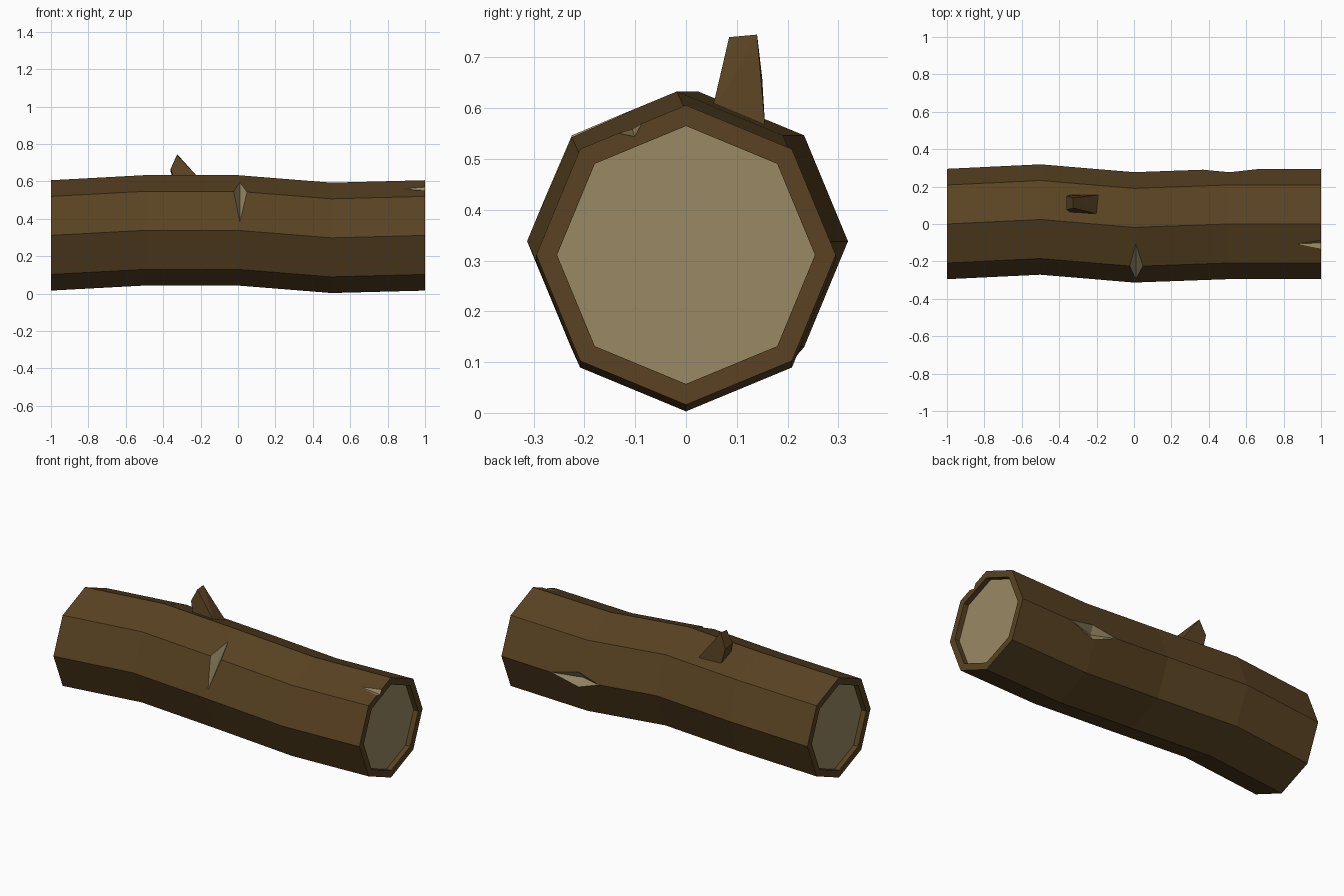
import bpy, bmesh
from math import sin, cos, pi

if "Cube" in bpy.data.objects:
    bpy.data.objects.remove(bpy.data.objects["Cube"])

def material(name, color):
    m = bpy.data.materials.new(name)
    m.diffuse_color = (*color, 1)
    m.use_nodes = True
    m.node_tree.nodes["Principled BSDF"].inputs["Base Color"].default_value = m.diffuse_color
    return m

BARK = material("bark", (0.10, 0.055, 0.016))
WOOD = material("cut_wood", (0.32, 0.25, 0.13))

def make_object(name, bm, mats):
    bmesh.ops.recalc_face_normals(bm, faces=bm.faces[:])
    me = bpy.data.meshes.new(name)
    bm.to_mesh(me)
    bm.free()
    for m in mats:
        me.materials.append(m)
    ob = bpy.data.objects.new(name, me)
    bpy.context.collection.objects.link(ob)
    return ob

# log: eight-sided rings along a slightly crooked axis, with recessed ends
N = 8
rings = [  # x, centre y, centre z, radius
    (-0.97, 0, 0.311, 0.254), (-1, 0, 0.311, 0.254), (-1, 0, 0.311, 0.295),
    (-0.5, 0.024, 0.338, 0.295), (0, -0.018, 0.338, 0.295), (0.5, 0, 0.298, 0.295),
    (1, 0, 0.311, 0.295), (1, 0, 0.311, 0.254), (0.97, 0, 0.311, 0.254)]
bm = bmesh.new()
loops = [[bm.verts.new((x, y + r * cos(2 * pi * i / N), z + r * sin(2 * pi * i / N)))
          for i in range(N)] for x, y, z, r in rings]
for a, b in zip(loops, loops[1:]):
    for i in range(N):
        j = (i + 1) % N
        bm.faces.new((a[i], a[j], b[j], b[i]))
for loop in (loops[0], loops[-1]):
    bm.faces.new(loop).material_index = 1
log = make_object("log", bm, [BARK, WOOD])

# chipped notches: double-pyramid cutters that leave bare wood behind
def notch(name, points):
    bm = bmesh.new()
    for p in points:
        bm.verts.new(p)
    bmesh.ops.convex_hull(bm, input=bm.verts[:])
    cutter = make_object(name, bm, [WOOD])
    cutter.hide_render = True
    cutter.hide_viewport = True
    cutter.display_type = 'WIRE'
    mod = log.modifiers.new(name, 'BOOLEAN')
    mod.operation = 'DIFFERENCE'
    mod.solver = 'EXACT'
    mod.material_mode = 'TRANSFER'
    mod.object = cutter

notch("front_notch_cutter", [(0.01, -0.10, 0.602), (0.01, -0.314, 0.36), (-0.027, -0.231, 0.551),
                             (0.055, -0.231, 0.551), (0.015, -0.20, 0.515), (0.01, -0.32, 0.64)])
notch("back_notch_cutter", [(0.35, 0.296, 0.309), (0.69, 0.299, 0.303), (0.51, 0.277, 0.343),
                            (0.51, 0.277, 0.253), (0.50, 0.245, 0.30), (0.51, 0.37, 0.30)])
notch("end_notch_cutter", [(0.855, -0.107, 0.561), (1.02, -0.135, 0.549), (1.02, -0.085, 0.57),
                           (1.02, -0.10, 0.542), (1.02, -0.13, 0.62)])

# twig stub: four-sided taper leaning towards -x
bm = bmesh.new()
for p in [(-0.185, 0.05, 0.59), (-0.185, 0.156, 0.56), (-0.335, 0.06, 0.59), (-0.335, 0.156, 0.56),
          (-0.325, 0.085, 0.74), (-0.325, 0.14, 0.745), (-0.36, 0.075, 0.668), (-0.362, 0.15, 0.66)]:
    bm.verts.new(p)
bmesh.ops.convex_hull(bm, input=bm.verts[:])
bmesh.ops.dissolve_limit(bm, angle_limit=0.1, verts=bm.verts[:], edges=bm.edges[:])
make_object("twig_stub", bm, [BARK])
